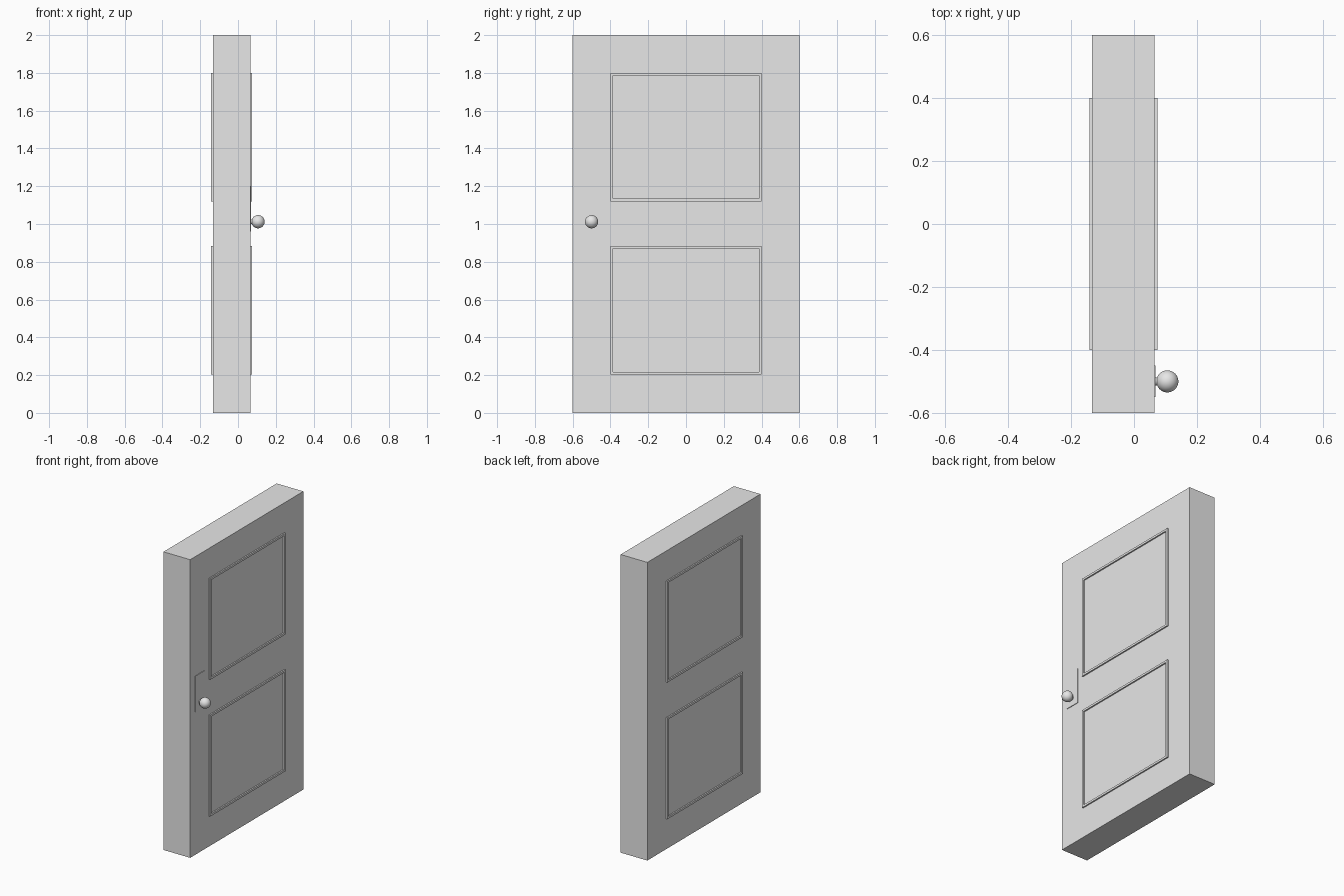
import bpy, bmesh, math

if "Cube" in bpy.data.objects:
    bpy.data.objects.remove(bpy.data.objects["Cube"])

grey = bpy.data.materials.new("light grey")
grey.diffuse_color = (0.8, 0.8, 0.8, 1)
grey.use_nodes = True
grey.node_tree.nodes["Principled BSDF"].inputs["Base Color"].default_value = grey.diffuse_color

BACK, FRONT = -0.133, 0.065   # the two door faces along x
RAISE, BAND = 0.009, 0.014    # moulding height and width


def box(name, x, y, z):
    bpy.ops.mesh.primitive_cube_add(
        size=1, location=[(a + b) / 2 for a, b in (x, y, z)])
    ob = bpy.context.object
    ob.scale = [b - a for a, b in (x, y, z)]
    ob.name = name
    ob.data.materials.append(grey)
    return ob


def moulding(name, x0, x1, y0, y1, z0, z1):
    # rectangular ring extruded along x
    bm = bmesh.new()

    def loop(d):
        return [bm.verts.new((x0, y, z)) for y, z in
                ((y0 + d, z0 + d), (y1 - d, z0 + d), (y1 - d, z1 - d), (y0 + d, z1 - d))]

    outer, inner = loop(0), loop(BAND)
    faces = [bm.faces.new((outer[i], outer[(i + 1) % 4], inner[(i + 1) % 4], inner[i]))
             for i in range(4)]
    new = bmesh.ops.extrude_face_region(bm, geom=faces, use_keep_orig=True)["geom"]
    for v in new:
        if isinstance(v, bmesh.types.BMVert):
            v.co.x = x1
    bmesh.ops.recalc_face_normals(bm, faces=bm.faces)
    me = bpy.data.meshes.new(name)
    bm.to_mesh(me)
    bm.free()
    me.materials.append(grey)
    bpy.context.collection.objects.link(bpy.data.objects.new(name, me))


# door slab
box("door_slab", (BACK, FRONT), (-0.6, 0.6), (0, 2))

# two panel mouldings on each face
for side, x0, x1 in (("front", FRONT, FRONT + RAISE), ("back", BACK, BACK - RAISE)):
    for level, z0, z1 in (("lower", 0.203, 0.883), ("upper", 1.12, 1.80)):
        moulding(f"{level}_moulding_{side}", x0, x1, -0.4, 0.4, z0, z1)

# lock plate
box("lock_plate", (FRONT, 0.069), (-0.55, -0.45), (0.96, 1.2))

# knob neck and round knob
bpy.ops.mesh.primitive_cylinder_add(vertices=32, radius=0.013, depth=0.03,
                                    location=(0.077, -0.5, 1.012),
                                    rotation=(0, math.pi / 2, 0))
neck = bpy.context.object
neck.name = "knob_neck"
bpy.ops.object.shade_smooth_by_angle()
bpy.ops.mesh.primitive_uv_sphere_add(segments=32, ring_count=16, radius=0.035,
                                     location=(0.106, -0.5, 1.012))
knob = bpy.context.object
knob.name = "door_knob"
bpy.ops.object.shade_smooth()
for ob in (neck, knob):
    ob.data.materials.append(grey)
